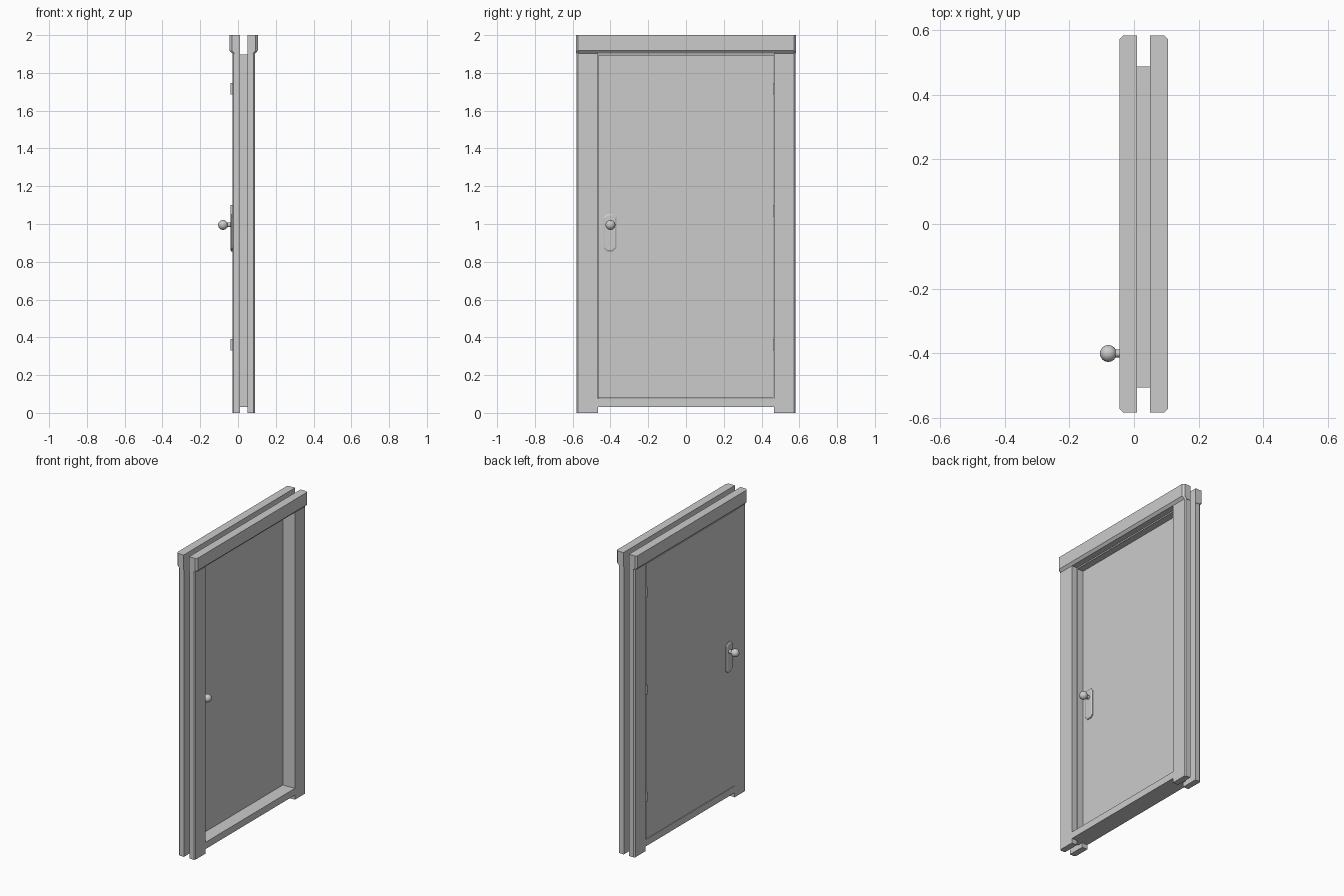
import bpy, bmesh
from math import pi

if "Cube" in bpy.data.objects:
    bpy.data.objects.remove(bpy.data.objects["Cube"])

MID = 0.03          # mirror plane between the two casings
DOOR_MID = -0.0115  # mirror plane through the door leaf


def finish(name, bm, smooth=False):
    bmesh.ops.recalc_face_normals(bm, faces=bm.faces)
    me = bpy.data.meshes.new(name)
    bm.to_mesh(me)
    bm.free()
    ob = bpy.data.objects.new(name, me)
    bpy.context.collection.objects.link(ob)
    if smooth:
        bpy.ops.object.select_all(action='DESELECT')
        ob.select_set(True)
        bpy.context.view_layer.objects.active = ob
        bpy.ops.object.shade_smooth_by_angle(angle=pi / 5)
    return ob


def loft(name, rings):
    """Closed solid through matching rings of 3D points."""
    bm = bmesh.new()
    vs = [[bm.verts.new(p) for p in r] for r in rings]
    n = len(vs[0])
    for a, b in zip(vs, vs[1:]):
        for i in range(n):
            bm.faces.new((a[i], a[(i + 1) % n], b[(i + 1) % n], b[i]))
    bm.faces.new(vs[0])
    bm.faces.new(vs[-1])
    return finish(name, bm)


def box(name, x0, x1, y0, y1, z0, z1):
    base = [(x0, y0), (x1, y0), (x1, y1), (x0, y1)]
    return loft(name, [[(x, y, z) for x, y in base] for z in (z0, z1)])


# Two matching casings, one on each side of the wall slot
for side, tag in ((-1, "inner"), (1, "outer")):
    near, far = MID + side * 0.02, MID + side * 0.06
    c = 0.007
    for s, lr in ((-1, "left"), (1, "right")):
        prof = [(near, s * 0.467), (far, s * 0.467), (far, s * (0.58 - c)),
                (far - side * c, s * 0.58), (near, s * 0.58)]
        loft(f"{tag}_post_{lr}", [[(x, y, z) for x, y in prof] for z in (0, 1.91)])
    box(f"{tag}_bottom_rail", near, far, -0.47, 0.47, 0.03, 0.075)

    # Header with chamfered ends and a sloping underside
    rings = []
    for z, reach in ((2.0, 0.075), (1.918, 0.075), (1.902, 0.06)):
        o, c2 = MID + side * reach, 0.012
        prof = [(near, -0.583), (o - side * c2, -0.583), (o, -0.583 + c2),
                (o, 0.583 - c2), (o - side * c2, 0.583), (near, 0.583)]
        rings.append([(x, y, z) for x, y in prof])
    loft(f"{tag}_header", rings)

# Frame lining in the slot
box("lining_left", 0.007, 0.05, -0.505, -0.462, 0.03, 1.898)
box("lining_right", 0.007, 0.05, 0.465, 0.487, 0.03, 1.898)
box("lining_top", 0.007, 0.05, -0.463, 0.466, 1.893, 1.898)
box("threshold", 0.007, 0.05, -0.463, 0.466, 0.03, 0.075)

# Door leaf
box("door_leaf", -0.0295, 0.007, -0.463, 0.463, 0.078, 1.898)

# Hinges
for i, z in enumerate((0.361, 1.07, 1.716)):
    box(f"hinge_{i + 1}", -0.041, -0.028, 0.459, 0.467, z - 0.03, z + 0.03)

# Handle plates and knobs on both door faces
for side, tag in ((-1, "inner"), (1, "outer")):
    def px(d):
        return DOOR_MID + side * (0.018 + d)

    rings = []
    for d, k in ((-0.003, 0), (0.006, 0), (0.011, 0.008)):
        w, h, c = 0.034 - k, 0.1 - k, 0.018 - k * 0.4
        oct_ = [(-w, -h + c), (-w + c, -h), (w - c, -h), (w, -h + c),
                (w, h - c), (w - c, h), (-w + c, h), (-w, h - c)]
        rings.append([(px(d), -0.403 + y, 0.954 + z) for y, z in oct_])
    loft(f"{tag}_handle_plate", rings)

    # Knob: turned neck and ball
    bm = bmesh.new()
    geo = bmesh.ops.create_uvsphere(bm, u_segments=24, v_segments=16, radius=0.026)
    bmesh.ops.translate(bm, verts=geo["verts"], vec=(px(0.05), -0.4, 0.995))
    finish(f"{tag}_knob", bm, True)
    bm = bmesh.new()
    geo = bmesh.ops.create_cone(bm, cap_ends=True, segments=20, radius1=0.012,
                                radius2=0.012, depth=0.032)
    for v in geo["verts"]:
        x, y, z = v.co
        v.co = (px(0.02) + z, -0.4 + y, 0.995 + x)
    finish(f"{tag}_knob_neck", bm, True)
